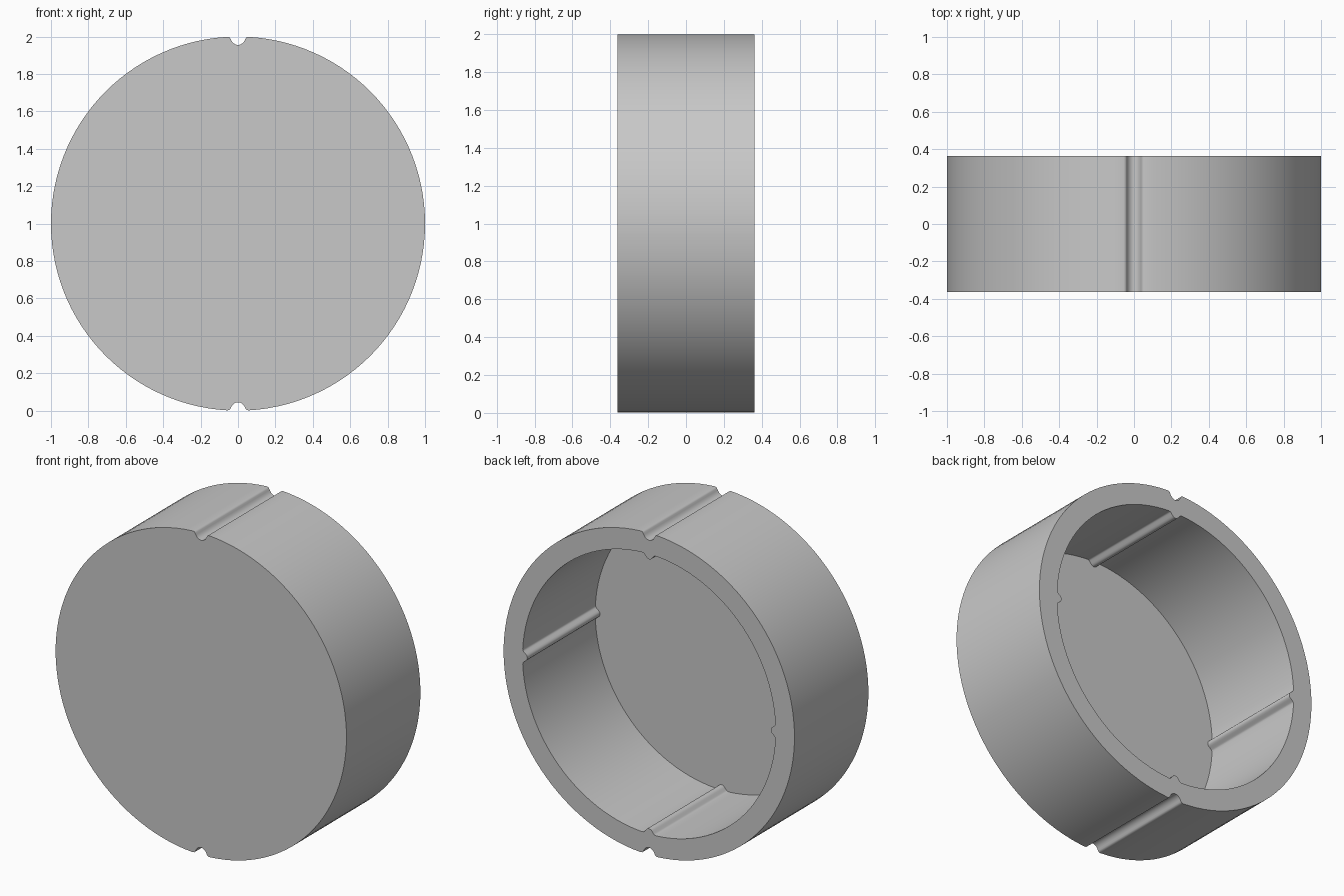
import bpy
import bmesh
from math import sin, cos, pi

if "Cube" in bpy.data.objects:
    bpy.data.objects.remove(bpy.data.objects["Cube"], do_unlink=True)

HALF_DEPTH = 0.363
FLOOR = 0.012
OUTER, INNER = 1.0, 0.87

# Half sections: angle from the middle, groove depth, rib height
SECTION = [(0, .045, .033), (.008, .044, .032), (.016, .041, .029),
           (.024, .036, .022), (.031, .029, .014), (.037, .019, .008),
           (.041, .009, .004), (.046, .003, .002), (.056, 0, 0)]
EDGE = SECTION[-1][0]
STEPS = 28

# Ring samples: grooves outside at top and bottom, ribs inside on all four sides
samples = []
for quarter in range(4):
    middle = quarter * pi / 2
    has_groove = quarter % 2
    mirrored = [(-a, g, r) for a, g, r in SECTION[:0:-1]] + SECTION
    for angle, groove, rib in mirrored:
        samples.append((middle + angle, OUTER - groove * has_groove, INNER - rib))
    span = pi / 2 - 2 * EDGE
    for i in range(1, STEPS):
        samples.append((middle + EDGE + span * i / STEPS, OUTER, INNER))


def add_loop(bm, column, y):
    return [bm.verts.new((s[column] * cos(s[0]), y, 1 + s[column] * sin(s[0])))
            for s in samples]


def bridge(bm, first, second):
    n = len(first)
    for i in range(n):
        j = (i + 1) % n
        bm.faces.new((first[i], first[j], second[j], second[i]))


# Cup: closed front, outer wall, back rim, inner wall, thin floor
bm = bmesh.new()
front = add_loop(bm, 1, -HALF_DEPTH)
back = add_loop(bm, 1, HALF_DEPTH)
rim = add_loop(bm, 2, HALF_DEPTH)
floor = add_loop(bm, 2, -HALF_DEPTH + FLOOR)
for first, second in ((front, back), (back, rim), (rim, floor)):
    bridge(bm, first, second)
bm.faces.new(front)
bm.faces.new(floor)
bmesh.ops.recalc_face_normals(bm, faces=bm.faces)

mesh = bpy.data.meshes.new("round_cap")
bm.to_mesh(mesh)
bm.free()
cap = bpy.data.objects.new("round_cap", mesh)
bpy.context.collection.objects.link(cap)

# Single plain grey
grey = bpy.data.materials.new("plain_grey")
grey.use_nodes = True
colour = (0.58, 0.58, 0.58, 1)
grey.diffuse_color = colour
grey.node_tree.nodes["Principled BSDF"].inputs["Base Color"].default_value = colour
mesh.materials.append(grey)

bpy.ops.object.select_all(action="DESELECT")
cap.select_set(True)
bpy.context.view_layer.objects.active = cap
bpy.ops.object.shade_smooth_by_angle(angle=pi / 4)
